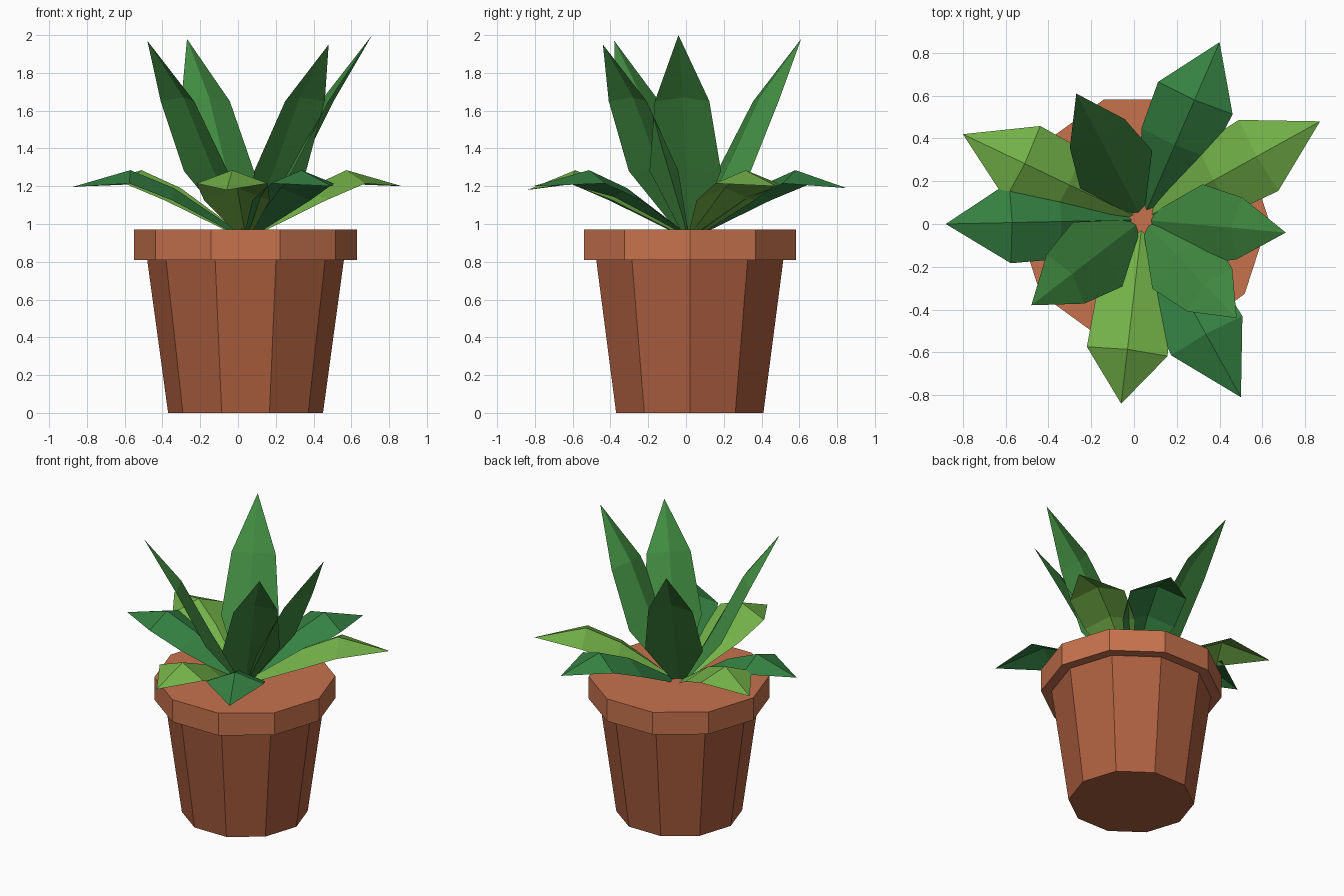
import bpy, math

if "Cube" in bpy.data.objects:
    bpy.data.objects.remove(bpy.data.objects["Cube"])

CX, CY = 0.04, 0.02   # shared axis of pot and plant


def material(name, rgb):
    m = bpy.data.materials.new(name)
    m.diffuse_color = (*rgb, 1)
    m.use_nodes = True
    m.node_tree.nodes["Principled BSDF"].inputs["Base Color"].default_value = m.diffuse_color
    return m


clay = material("clay", (0.42, 0.115, 0.05))
clay_light = material("clay_light", (0.57, 0.17, 0.075))
green_light = material("green_light", (0.17, 0.44, 0.065))
green_dark = material("green_dark", (0.035, 0.22, 0.055))
green_mid = material("green_mid", (0.055, 0.27, 0.055))


def add_mesh(name, verts, faces, mat):
    me = bpy.data.meshes.new(name)
    me.from_pydata(verts, [], faces)
    me.materials.append(mat)
    ob = bpy.data.objects.new(name, me)
    bpy.context.collection.objects.link(ob)
    return ob


def tapered_prism(name, r0, r1, z0, z1, mat, n=10):
    """Ten-sided solid with a corner on +x."""
    verts = [(CX + r * math.cos(math.tau * i / n), CY + r * math.sin(math.tau * i / n), z)
             for r, z in ((r0, z0), (r1, z1)) for i in range(n)]
    faces = [(i, (i + 1) % n, n + (i + 1) % n, n + i) for i in range(n)]
    faces += [tuple(reversed(range(n))), tuple(range(n, 2 * n))]
    return add_mesh(name, verts, faces, mat)


def leaf(name, tip, rows, mat):
    """Folded sheet: rows are (edge r, edge z, half width, ridge r, ridge z)."""
    dx, dy = tip[0] - CX, tip[1] - CY
    reach = math.hypot(dx, dy)
    dx, dy = dx / reach, dy / reach

    def place(r, side, z):
        return (CX + dx * r - dy * side, CY + dy * r + dx * side, z)

    verts, faces = [], []
    for er, ez, hw, rr, rz in rows:
        verts += [place(er, -hw, ez), place(rr, 0, rz), place(er, hw, ez)]
    verts.append(tip)
    for k in range(len(rows) - 1):
        for s in (0, 1):
            a = 3 * k + s
            faces.append((a, a + 3, a + 4, a + 1))
    a = 3 * (len(rows) - 1)
    t = len(verts) - 1
    faces += [(a, t, a + 1), (a + 1, t, a + 2)]
    return add_mesh(name, verts, faces, mat)


# Pot
tapered_prism("pot_body", 0.41, 0.522, 0, 0.82, clay)
tapered_prism("pot_rim", 0.59, 0.59, 0.81, 0.97, clay_light)

# Upright inner leaves
upright = [(0.05, 0.96, 0.04, 0.04, 0.97),
           (0.265, 1.28, 0.19, 0.225, 1.30),
           (0.455, 1.65, 0.145, 0.415, 1.67)]
for i, tip in enumerate([(0.71, -0.04, 2.0), (-0.27, 0.61, 1.98),
                         (0.48, -0.44, 1.95), (-0.48, -0.38, 1.97)]):
    leaf(f"upright_leaf_{i + 1}", tip, upright, green_mid)

# Drooping outer leaves
low = [(0.06, 0.95, 0.04, 0.05, 0.97),
       (0.39, 1.125, 0.175, 0.38, 1.19),
       (0.62, 1.215, 0.19, 0.61, 1.285)]
for i, (x, y, z, mat) in enumerate([(0.87, 0.48, 1.2, green_light), (-0.80, 0.42, 1.2, green_light),
                                    (-0.06, -0.84, 1.18, green_light), (0.40, 0.85, 1.19, green_dark),
                                    (0.50, -0.81, 1.2, green_dark), (-0.88, 0.0, 1.195, green_dark)]):
    leaf(f"low_leaf_{i + 1}", (x, y, z), low, mat)
